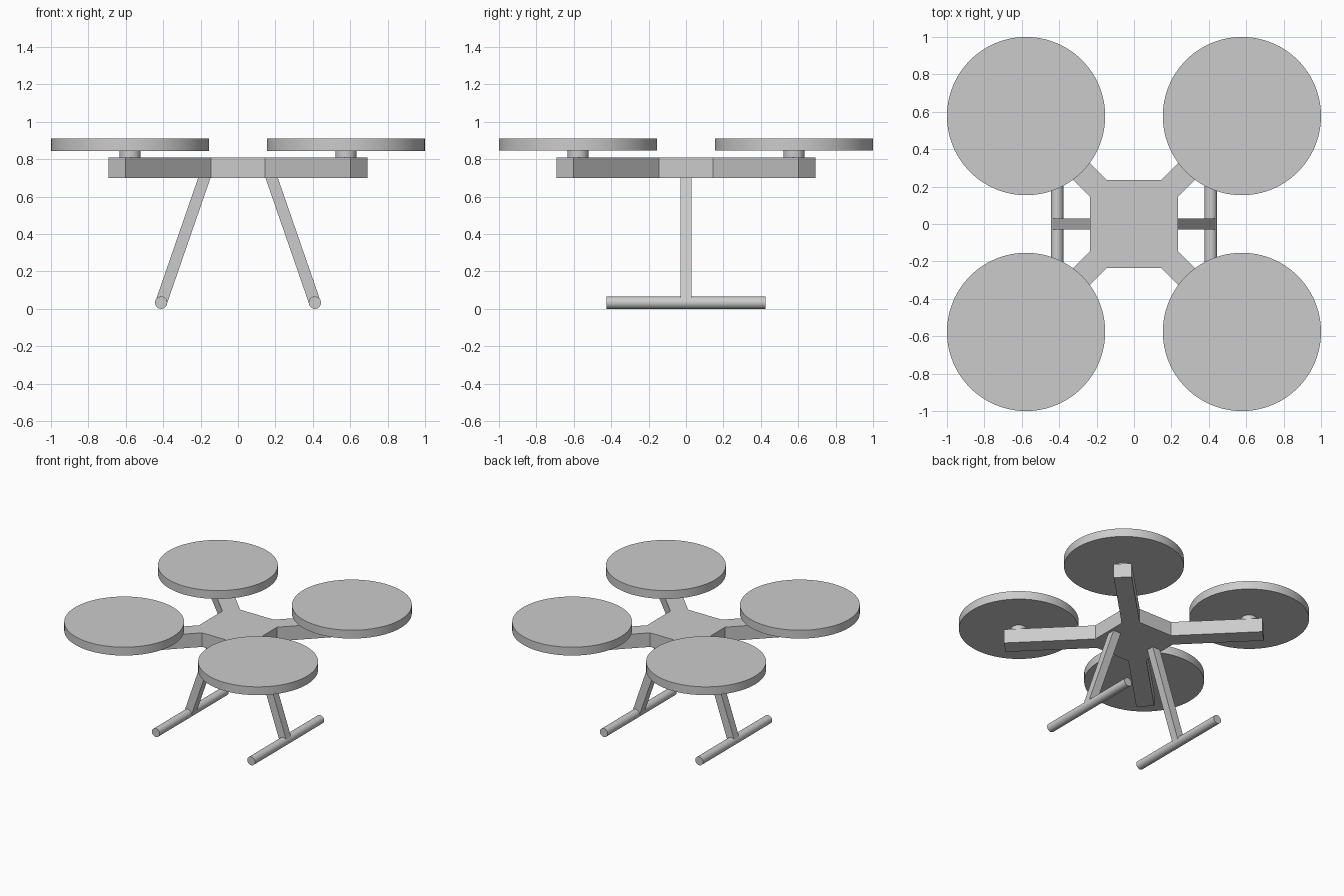
import bpy
import bmesh
from math import radians, pi
from mathutils import Vector, Matrix

cube = bpy.data.objects.get("Cube")
if cube:
    bpy.data.objects.remove(cube, do_unlink=True)

# Single grey finish
grey = bpy.data.materials.new("plain_grey")
grey.use_nodes = True
grey.diffuse_color = (0.6, 0.6, 0.6, 1)
grey.node_tree.nodes["Principled BSDF"].inputs["Base Color"].default_value = (0.6, 0.6, 0.6, 1)


def finish(name, bm):
    bmesh.ops.recalc_face_normals(bm, faces=bm.faces)
    mesh = bpy.data.meshes.new(name)
    bm.to_mesh(mesh)
    bm.free()
    mesh.materials.append(grey)
    obj = bpy.data.objects.new(name, mesh)
    bpy.context.collection.objects.link(obj)
    return obj


def prism(name, profile, offset):
    """Extrude a closed outline of 3D points along an offset."""
    bm = bmesh.new()
    face = bm.faces.new([bm.verts.new(p) for p in profile])
    extruded = bmesh.ops.extrude_face_region(bm, geom=[face])["geom"]
    verts = [v for v in extruded if isinstance(v, bmesh.types.BMVert)]
    bmesh.ops.translate(bm, verts=verts, vec=offset)
    return finish(name, bm)


def cylinder(name, radius, length, centre, segments, rotation=Matrix()):
    bm = bmesh.new()
    bmesh.ops.create_cone(bm, cap_ends=True, segments=segments, radius1=radius,
                          radius2=radius, depth=length,
                          matrix=Matrix.Translation(centre) @ rotation)
    obj = finish(name, bm)
    bpy.ops.object.select_all(action="DESELECT")
    obj.select_set(True)
    bpy.context.view_layer.objects.active = obj
    bpy.ops.object.shade_smooth_by_angle(angle=radians(35))
    return obj


# Central body with four diagonal arms: one corner outline turned four times
BOTTOM, TOP = 0.70, 0.81
corner = [Vector(p) for p in ((0.235, -0.145, BOTTOM), (0.235, 0.145, BOTTOM),
                              (0.692, 0.602, BOTTOM), (0.602, 0.692, BOTTOM))]
outline = [Matrix.Rotation(i * pi / 2, 3, "Z") @ p for i in range(4) for p in corner[1:]
           + [Vector((0.145, 0.235, BOTTOM))]]
prism("frame", outline, (0, 0, TOP - BOTTOM))

# Rotor discs on short motor hubs
ROTOR = 0.577
for y_name, sy in (("front", -1), ("back", 1)):
    for x_name, sx in (("left", 1), ("right", -1)):
        x, y = sx * ROTOR, sy * ROTOR
        cylinder(f"{y_name}_{x_name}_motor", 0.057, 0.035, (x, y, 0.8275), 48)
        cylinder(f"{y_name}_{x_name}_rotor", 0.423, 0.065, (x, y, 0.8775), 96)

# Splayed legs and landing skids
SKID_X, SKID_R = 0.411, 0.033
sideways = Matrix.Rotation(pi / 2, 4, "X")
for side, s in (("left", 1), ("right", -1)):
    leg = [(s * x, -0.03, z) for x, z in ((SKID_X - 0.033, SKID_R), (SKID_X + 0.033, SKID_R),
                                          (0.213, BOTTOM), (0.147, BOTTOM))]
    prism(f"{side}_leg", leg, (0, 0.06, 0))
    cylinder(f"{side}_skid", SKID_R, 0.85, (s * SKID_X, 0, SKID_R), 32, sideways)
